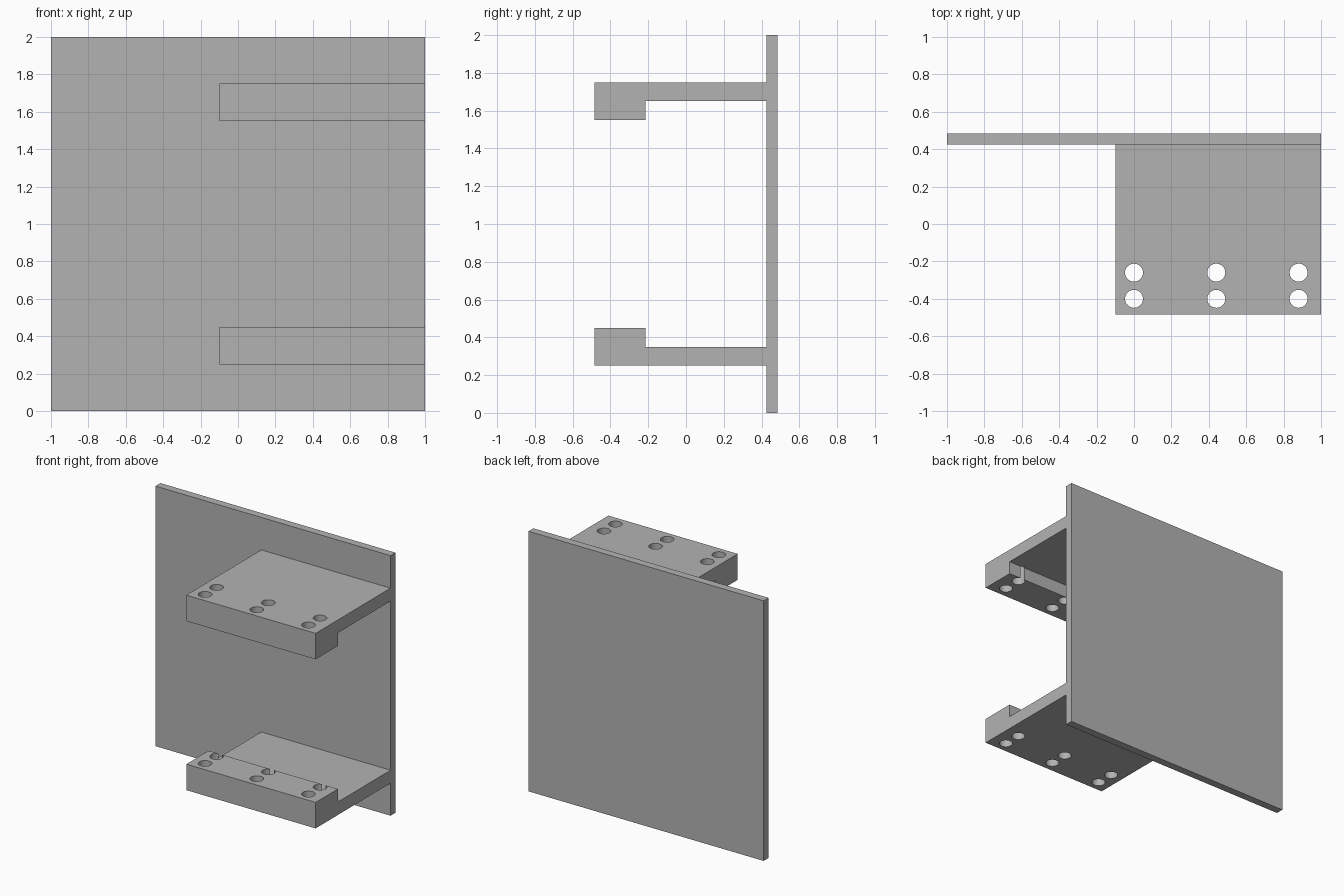
import bpy
import bmesh
from mathutils import Matrix

cube = bpy.data.objects.get("Cube")
if cube:
    bpy.data.objects.remove(cube, do_unlink=True)

grey = bpy.data.materials.new("plain grey")
grey.use_nodes = True
colour = (0.45, 0.45, 0.45, 1)
grey.diffuse_color = colour
grey.node_tree.nodes["Principled BSDF"].inputs["Base Color"].default_value = colour

DEPTH = 0.485        # half of the overall depth
PLATE_FRONT = 0.425  # front face of the back plate


def finish(name, bm):
    bmesh.ops.recalc_face_normals(bm, faces=bm.faces)
    mesh = bpy.data.meshes.new(name)
    bm.to_mesh(mesh)
    bm.free()
    mesh.materials.append(grey)
    obj = bpy.data.objects.new(name, mesh)
    bpy.context.collection.objects.link(obj)
    return obj


def extrude_profile(name, profile, x0, x1):
    """Extrude a (y, z) outline along x."""
    bm = bmesh.new()
    face = bm.faces.new([bm.verts.new((x0, y, z)) for y, z in profile])
    side = bmesh.ops.extrude_face_region(bm, geom=[face])["geom"]
    verts = [v for v in side if isinstance(v, bmesh.types.BMVert)]
    bmesh.ops.translate(bm, verts=verts, vec=(x1 - x0, 0, 0))
    return finish(name, bm)


# Back plate
extrude_profile("back_plate", [(PLATE_FRONT, 0), (DEPTH, 0), (DEPTH, 2), (PLATE_FRONT, 2)], -1, 1)

# Bolt hole cutters: two rows of three, through both arms
bm = bmesh.new()
for x in (0, 0.44, 0.88):
    for y in (-0.26, -0.40):
        bmesh.ops.create_cone(bm, cap_ends=True, segments=40, radius1=0.048, radius2=0.048,
                              depth=3, matrix=Matrix.Translation((x, y, 1)))
cutter = finish("hole_cutter", bm)
cutter.hide_render = True
cutter.hide_viewport = True
cutter.display_type = 'WIRE'

# Arms with a thick lip, mirrored about mid height
arm_profile = [(PLATE_FRONT, 0.25), (-DEPTH, 0.25), (-DEPTH, 0.45),
               (-0.215, 0.45), (-0.215, 0.35), (PLATE_FRONT, 0.35)]
for name, flip in (("lower_arm", False), ("upper_arm", True)):
    outline = [(y, 2 - z if flip else z) for y, z in arm_profile]
    arm = extrude_profile(name, outline, -0.1, 1)
    cut = arm.modifiers.new("bolt_holes", 'BOOLEAN')
    cut.operation = 'DIFFERENCE'
    cut.solver = 'EXACT'
    cut.object = cutter
    # Round hole walls, sharp edges elsewhere
    bpy.ops.object.select_all(action='DESELECT')
    arm.select_set(True)
    bpy.context.view_layer.objects.active = arm
    bpy.ops.object.modifier_apply(modifier=cut.name)
    bpy.ops.object.shade_smooth_by_angle()

bpy.data.objects.remove(cutter, do_unlink=True)
